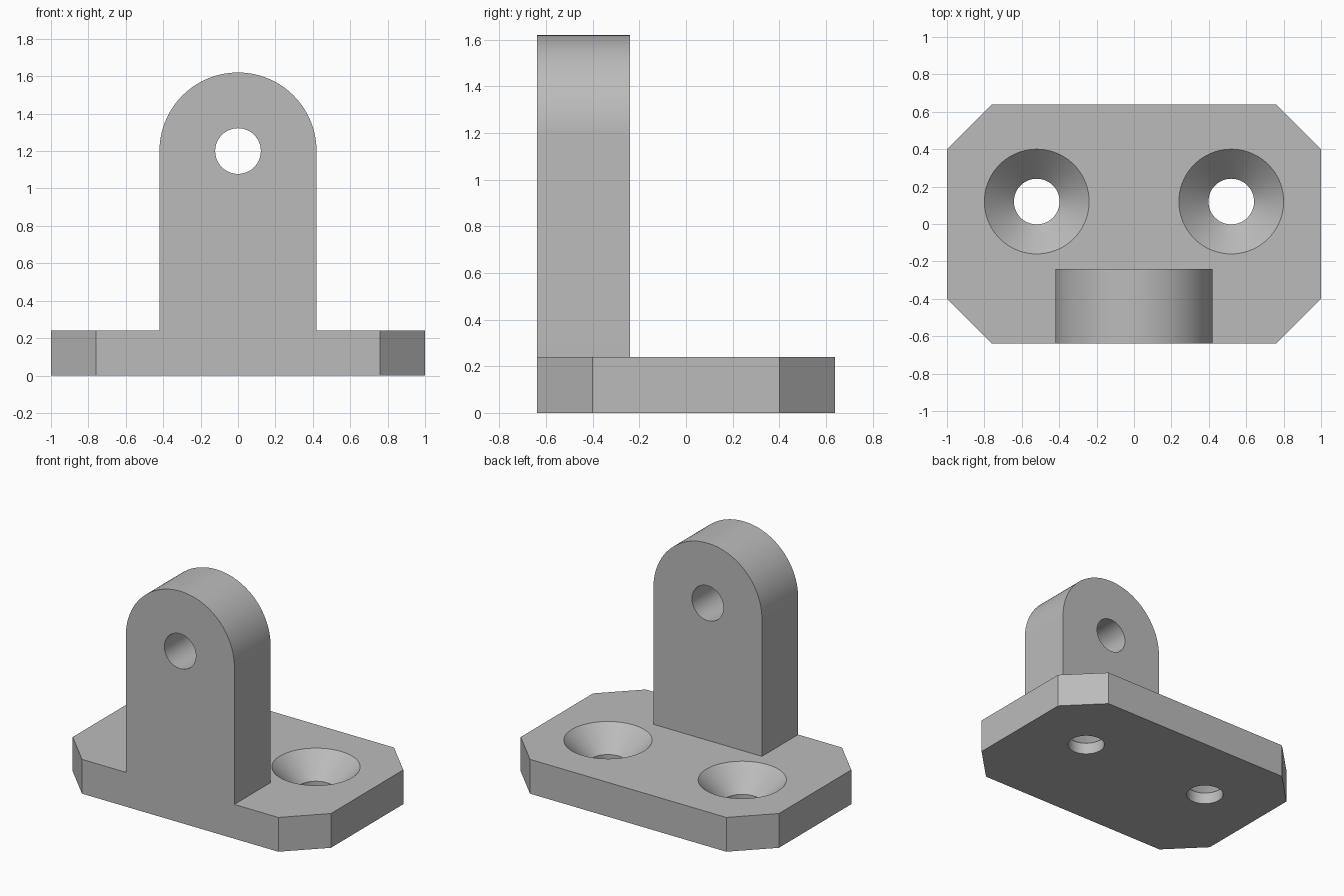
import bpy, bmesh
from math import sin, cos, pi, radians
from mathutils import Matrix, Vector

cube = bpy.data.objects.get("Cube")
if cube:
    bpy.data.objects.remove(cube, do_unlink=True)

steel = bpy.data.materials.new("plain grey")
steel.use_nodes = True
grey = (0.5, 0.5, 0.5, 1)
steel.diffuse_color = grey
steel.node_tree.nodes["Principled BSDF"].inputs["Base Color"].default_value = grey

HALF_X, HALF_Y, THICK, CHAMFER = 1.0, 0.64, 0.24, 0.24
LUG_R, LUG_Z, LUG_DEPTH = 0.42, 1.2, 0.4
HOLE_R, SINK_R, SINK_X, SINK_Y = 0.122, 0.28, 0.52, 0.12
SEGMENTS = 96


def finish(name, bm):
    bmesh.ops.recalc_face_normals(bm, faces=bm.faces)
    mesh = bpy.data.meshes.new(name)
    bm.to_mesh(mesh)
    bm.free()
    mesh.materials.append(steel)
    obj = bpy.data.objects.new(name, mesh)
    bpy.context.collection.objects.link(obj)
    return obj


def extrude(name, outline, direction):
    """Solid from a closed 3D outline pushed along a direction."""
    bm = bmesh.new()
    face = bm.faces.new([bm.verts.new(p) for p in outline])
    new = bmesh.ops.extrude_face_region(bm, geom=[face])["geom"]
    verts = [v for v in new if isinstance(v, bmesh.types.BMVert)]
    bmesh.ops.translate(bm, verts=verts, vec=Vector(direction))
    return finish(name, bm)


def turned(name, profile, matrix):
    """Solid of revolution from (radius, height) points."""
    bm = bmesh.new()
    rings = [[bm.verts.new((r * cos(2 * pi * i / SEGMENTS), r * sin(2 * pi * i / SEGMENTS), z))
              for i in range(SEGMENTS)] for r, z in profile]
    for low, high in zip(rings, rings[1:]):
        for i in range(SEGMENTS):
            j = (i + 1) % SEGMENTS
            bm.faces.new((low[i], low[j], high[j], high[i]))
    bm.faces.new(rings[0])
    bm.faces.new(rings[-1])
    bm.transform(matrix)
    return finish(name, bm)


def combine(target, tool, operation):
    mod = target.modifiers.new(tool.name, "BOOLEAN")
    mod.operation, mod.solver, mod.object = operation, "EXACT", tool
    bpy.context.view_layer.objects.active = target
    bpy.ops.object.modifier_apply(modifier=mod.name)
    bpy.data.objects.remove(tool, do_unlink=True)


# Base plate with chamfered corners
cx, cy = HALF_X - CHAMFER, HALF_Y - CHAMFER
quarter = [(HALF_X, cy), (cx, HALF_Y)]
half = quarter + [(-x, y) for x, y in reversed(quarter)]
outline = half + [(-x, -y) for x, y in half]
bracket = extrude("mounting_bracket", [(x, y, 0) for x, y in outline], (0, 0, THICK))

# Upright lug with a round top, fused to the front of the plate
arc = [(LUG_R * cos(pi * i / 64), -HALF_Y, LUG_Z + LUG_R * sin(pi * i / 64)) for i in range(65)]
foot = [(-LUG_R, -HALF_Y, THICK / 2), (LUG_R, -HALF_Y, THICK / 2)]
combine(bracket, extrude("upright_lug", arc + foot, (0, LUG_DEPTH, 0)), "UNION")

# Pivot hole through the lug
pivot = Matrix.Translation((0, -HALF_Y + LUG_DEPTH / 2, LUG_Z)) @ Matrix.Rotation(pi / 2, 4, "X")
combine(bracket, turned("pivot_hole", [(HOLE_R, -LUG_DEPTH), (HOLE_R, LUG_DEPTH)], pivot), "DIFFERENCE")

# Countersunk screw holes
neck = THICK - (SINK_R - HOLE_R)
sink = [(HOLE_R, -0.1), (HOLE_R, neck), (SINK_R, THICK), (SINK_R, THICK + 0.1)]
for side in (-1, 1):
    place = Matrix.Translation((side * SINK_X, SINK_Y, 0))
    combine(bracket, turned("screw_hole", sink, place), "DIFFERENCE")

# Smooth the curved walls, keep the machined edges sharp
bpy.ops.object.select_all(action="DESELECT")
bracket.select_set(True)
bpy.context.view_layer.objects.active = bracket
bpy.ops.object.shade_smooth_by_angle(angle=radians(30))
